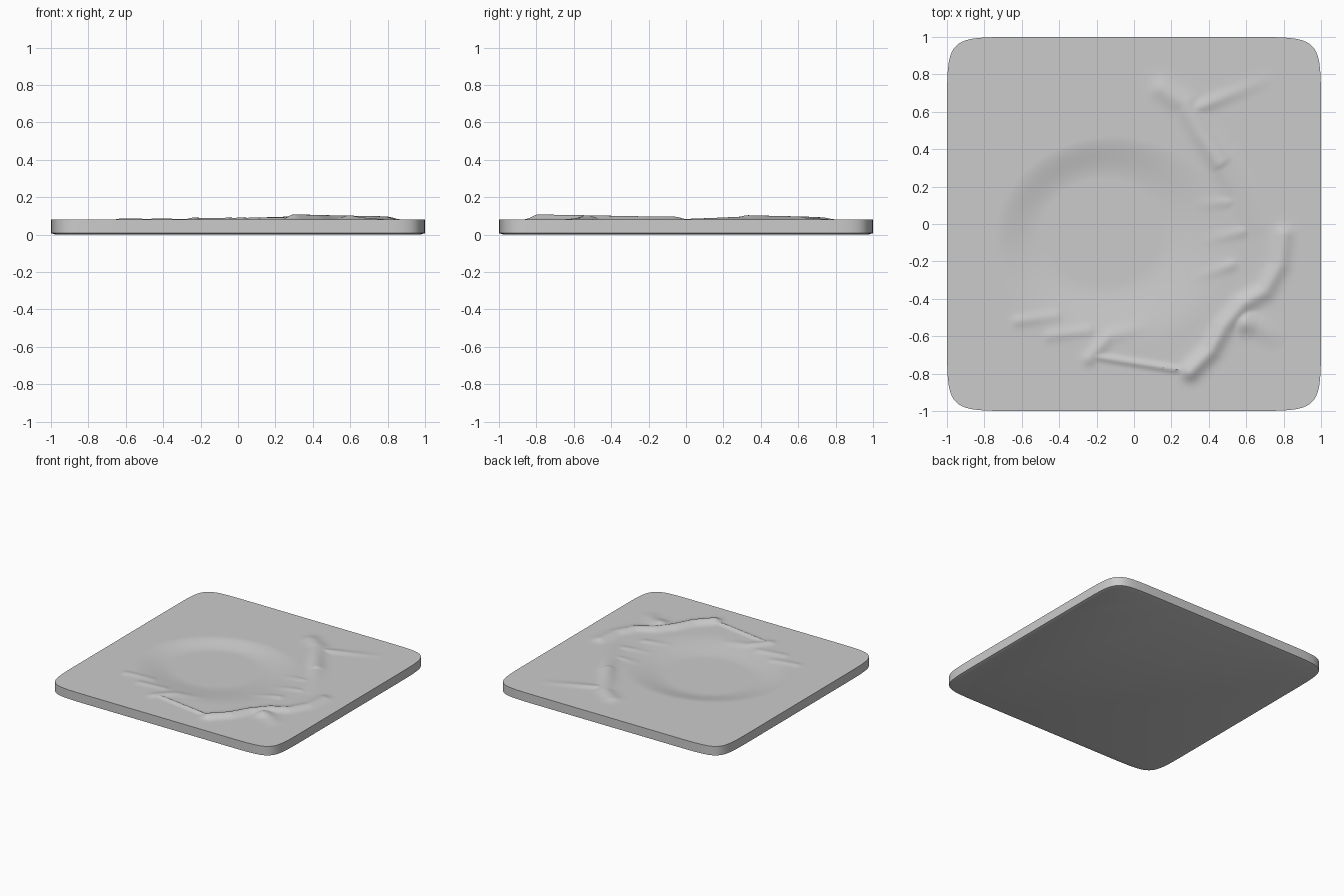
import bpy, bmesh, math
from mathutils import Vector
from mathutils.geometry import intersect_point_line

cube = bpy.data.objects.get("Cube")
if cube:
    bpy.data.objects.remove(cube, do_unlink=True)

TOP = 0.08
CORNER = 14      # superellipse exponent of the outline

# Raised strokes: path, height along it (start, end), width
STROKES = [
    ([(0.80, -0.06), (0.78, -0.22), (0.70, -0.36), (0.58, -0.43)], 0.016, 0.022, 0.045),
    ([(0.58, -0.43), (0.48, -0.55), (0.41, -0.68), (0.30, -0.79)], 0.022, 0.028, 0.045),
    ([(0.15, 0.72), (0.27, 0.64), (0.36, 0.48), (0.46, 0.33)], 0.013, 0.024, 0.055),
    ([(0.46, 0.33), (0.55, 0.18), (0.62, 0.00)], 0.018, 0.004, 0.06),
    ([(0.34, 0.62), (0.76, 0.79)], 0.012, 0.0, 0.035),
    ([(0.60, -0.53), (0.66, -0.55), (0.80, -0.64)], 0.024, 0.0, 0.055),
    ([(-0.20, -0.71), (0.24, -0.78)], 0.010, 0.012, 0.018),
    ([(-0.24, -0.72), (-0.13, -0.60)], 0.011, 0.009, 0.035),
    ([(-0.13, -0.60), (0.10, -0.54)], 0.008, 0.0, 0.04),
    ([(-0.62, -0.52), (-0.42, -0.49)], 0.007, 0.005, 0.03),
    ([(-0.45, -0.60), (-0.25, -0.57)], 0.006, 0.006, 0.03),
    ([(0.32, 0.10), (0.52, 0.12)], 0.0, 0.007, 0.03),
    ([(0.35, -0.10), (0.58, -0.04)], 0.0, 0.007, 0.03),
    ([(0.30, -0.30), (0.52, -0.22)], 0.0, 0.007, 0.03),
]


def smooth(t):
    t = max(0.0, min(1.0, t))
    return t * t * (3 - 2 * t)


def dish(x, y):
    """Shallow bowl, steep at the back right rim and gentle on the far side."""
    dx, dy = (x + 0.11) / 0.64, (y + 0.10) / 0.57
    r = math.hypot(dx, dy)
    side = smooth(0.5 + 0.4 * (dx - dy))
    return -0.03 * smooth((1 - r) / (0.35 + 0.35 * side))


def stroke_height(p, path, start, end, width):
    """Rounded bank that follows a path."""
    best, count = 0.0, len(path) - 1
    for i in range(count):
        a, b = Vector(path[i]), Vector(path[i + 1])
        t = max(0.0, min(1.0, intersect_point_line(p, a, b)[1]))
        d = (p - a.lerp(b, t)).length / width
        if d < 3:
            along = (i + t) / count
            best = max(best, (start + (end - start) * along) * math.exp(-d * d))
    return best


def terrain(x, y):
    p = Vector((x, y))
    relief = dish(x, y) + max(stroke_height(p, *s) for s in STROKES)
    return TOP + relief * smooth((1 - max(abs(x), abs(y))) / 0.1)


def rounded(x, y):
    """Pull the corners of the square in to a rounded outline."""
    m = max(abs(x), abs(y))
    if m == 0:
        return x, y
    u, v = abs(x) / m, abs(y) / m
    radius = (u ** CORNER + v ** CORNER) ** (-1 / CORNER)
    k = 1 + (radius - 1) * m ** 6
    return x * k, y * k


# Sculpted top
bm = bmesh.new()
bmesh.ops.create_grid(bm, x_segments=180, y_segments=180, size=1)
for v in bm.verts:
    x, y = rounded(v.co.x, v.co.y)
    v.co = (x, y, terrain(x, y))


# Side wall and slightly eased underside
def next_ring(edges, z, scale):
    out = bmesh.ops.extrude_edge_only(bm, edges=edges)["geom"]
    for v in out:
        if isinstance(v, bmesh.types.BMVert):
            v.co = (v.co.x * scale, v.co.y * scale, z)
    return [e for e in out if isinstance(e, bmesh.types.BMEdge)]


border = [e for e in bm.edges if e.is_boundary]
border = next_ring(border, 0.008, 1.0)
border = next_ring(border, 0.0, 0.975)
bmesh.ops.contextual_create(bm, geom=border)
bmesh.ops.recalc_face_normals(bm, faces=bm.faces)

mesh = bpy.data.meshes.new("ground_slab")
bm.to_mesh(mesh)
bm.free()

# Plain grey
grey = bpy.data.materials.new("plain_grey")
grey.use_nodes = True
colour = (0.6, 0.6, 0.6, 1)
grey.diffuse_color = colour
grey.node_tree.nodes["Principled BSDF"].inputs["Base Color"].default_value = colour
mesh.materials.append(grey)

slab = bpy.data.objects.new("ground_slab", mesh)
bpy.context.collection.objects.link(slab)
bpy.ops.object.select_all(action="DESELECT")
slab.select_set(True)
bpy.context.view_layer.objects.active = slab
bpy.ops.object.shade_smooth_by_angle(angle=math.radians(35))
